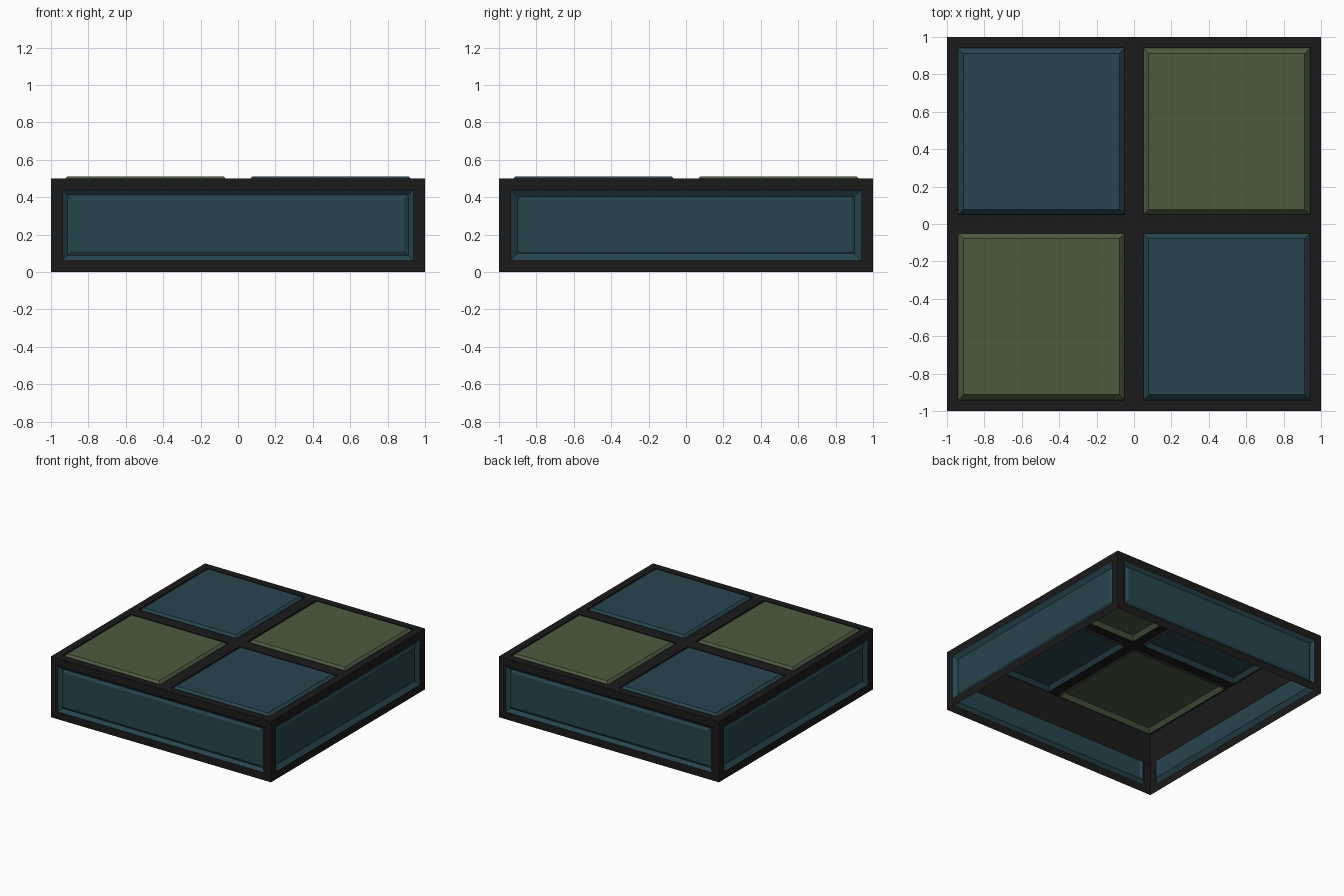
import bpy, bmesh, math
from mathutils import Matrix

if "Cube" in bpy.data.objects:
    bpy.data.objects.remove(bpy.data.objects["Cube"])


def material(name, rgb):
    m = bpy.data.materials.new(name)
    m.diffuse_color = (*rgb, 1)
    m.use_nodes = True
    m.node_tree.nodes["Principled BSDF"].inputs["Base Color"].default_value = m.diffuse_color
    return m


DARK = material("charcoal frame", (0.0105, 0.0105, 0.0105))
BLUE = material("slate blue", (0.0205, 0.059, 0.0785))
GREEN = material("olive green", (0.073, 0.104, 0.051))


def make(name, bm, mat):
    bmesh.ops.remove_doubles(bm, verts=bm.verts, dist=1e-5)
    me = bpy.data.meshes.new(name)
    bm.to_mesh(me)
    bm.free()
    me.materials.append(mat)
    ob = bpy.data.objects.new(name, me)
    bpy.context.collection.objects.link(ob)
    return ob


def nested(bm, rects, to_world, cap):
    """Join nested rectangles (u0, u1, v0, v1, height) into a stepped sheet."""
    rings = []
    for u0, u1, v0, v1, h in rects:
        rings.append([bm.verts.new(to_world(u, v, h))
                      for u, v in ((u0, v0), (u1, v0), (u1, v1), (u0, v1))])
    for a, b in zip(rings, rings[1:]):
        for i in range(4):
            j = (i + 1) % 4
            bm.faces.new((a[i], a[j], b[j], b[i]))
    if cap:
        bm.faces.new(rings[-1])


def front(u, v, h):
    return (u, -1 - h, v)


def flat(u, v, h):
    return (u, v, h)


# Four side walls: a dark border around a grooved blue panel
for k, side in enumerate(("front", "right", "back", "left")):
    turn = Matrix.Rotation(k * math.pi / 2, 4, 'Z')
    bm = bmesh.new()
    nested(bm, [(-1, 1, 0, 0.5, 0), (-0.937, 0.937, 0.062, 0.438, 0)], front, False)
    bm.transform(turn)
    make(side + "_wall_frame", bm, DARK)

    bm = bmesh.new()
    groove, low, high = ((0.026, -0.022, -0.009), (0.036, -0.026, -0.018))[k % 2]
    rects = [(-0.937 + i, 0.937 - i, 0.062 + i, 0.438 - i, h)
             for i, h in ((0, 0), (groove, low), (0.049, high))]
    nested(bm, rects, front, True)
    bm.transform(turn)
    make(side + "_panel", bm, BLUE)

    # Dark skirt hanging inside, under the top
    bm = bmesh.new()
    s = 0.972
    bm.faces.new([bm.verts.new(p) for p in
                  ((-s, -s, 0.24), (-s, -s, 0.5), (s, -s, 0.5), (s, -s, 0.24))])
    bm.transform(turn)
    make(side + "_inner_skirt", bm, DARK)

# Top frame: border and cross bars around four openings
bm = bmesh.new()
cuts = (-1, -0.94, -0.05, 0.05, 0.94, 1)
for i in range(5):
    for j in range(5):
        x0, x1, y0, y1 = cuts[i], cuts[i + 1], cuts[j], cuts[j + 1]
        if i in (1, 3) and j in (1, 3):
            # Short lip around each opening
            nested(bm, [(x0, x1, y0, y1, 0.5), (x0, x1, y0, y1, 0.475)], flat, False)
            continue
        bm.faces.new([bm.verts.new(p) for p in
                      ((x0, y0, 0.5), (x1, y0, 0.5), (x1, y1, 0.5), (x0, y1, 0.5))])
make("top_frame", bm, DARK)

# Four bevelled top panels, coloured as a checkerboard
for i in (1, 3):
    for j in (1, 3):
        bm = bmesh.new()
        rects = [(cuts[i] + d, cuts[i + 1] - d, cuts[j] + d, cuts[j + 1] - d, h)
                 for d, h in ((0, 0.482), (0.028, 0.512))]
        nested(bm, rects, flat, True)
        name = "top_panel_" + ("front" if j == 1 else "back") + ("_left" if i == 1 else "_right")
        make(name, bm, GREEN if i == j else BLUE)
